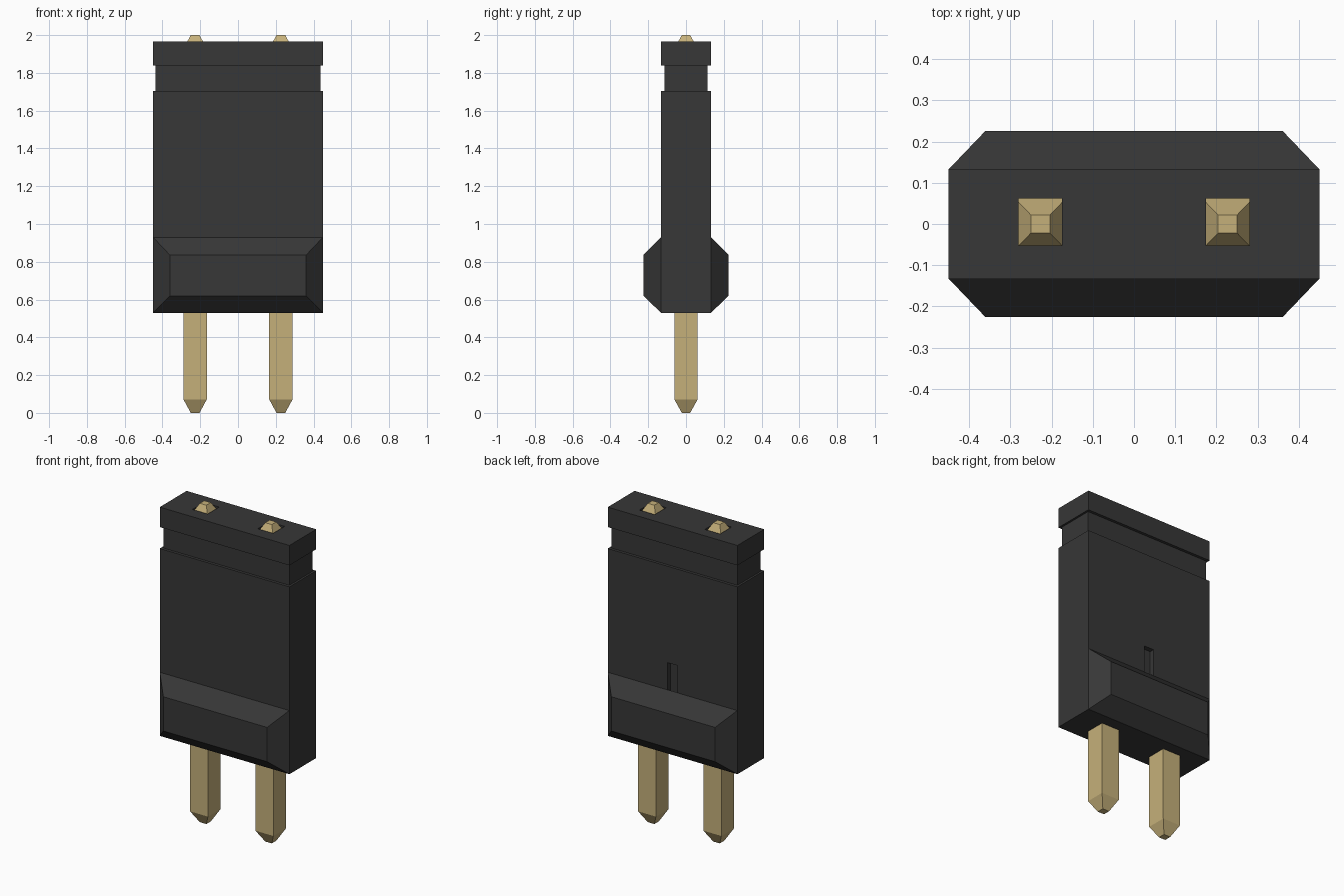
import bpy, bmesh

cube = bpy.data.objects.get("Cube")
if cube:
    bpy.data.objects.remove(cube, do_unlink=True)


def material(name, rgb):
    m = bpy.data.materials.new(name)
    m.use_nodes = True
    m.diffuse_color = (*rgb, 1)
    bsdf = next(n for n in m.node_tree.nodes if n.type == 'BSDF_PRINCIPLED')
    bsdf.inputs["Base Color"].default_value = (*rgb, 1)
    return m


black = material("black plastic", (0.038, 0.038, 0.038))
gold = material("gold metal", (0.56, 0.435, 0.195))


def loft(name, rings, mat):
    """Join a stack of four-cornered rings into a closed solid."""
    bm = bmesh.new()
    loops = [[bm.verts.new(co) for co in ring] for ring in rings]
    for a, b in zip(loops, loops[1:]):
        for i in range(4):
            j = (i + 1) % 4
            bm.faces.new((a[i], a[j], b[j], b[i]))
    bm.faces.new(loops[0][::-1])
    bm.faces.new(loops[-1])
    bmesh.ops.recalc_face_normals(bm, faces=bm.faces)
    mesh = bpy.data.meshes.new(name)
    bm.to_mesh(mesh)
    bm.free()
    mesh.materials.append(mat)
    ob = bpy.data.objects.new(name, mesh)
    bpy.context.collection.objects.link(ob)
    return ob


def rect(hx, hy, z, cx=0, cy=0):
    return [(cx + sx * hx, cy + sy * hy, z)
            for sx, sy in ((-1, -1), (1, -1), (1, 1), (-1, 1))]


def cut(target, cutter):
    cutter.hide_render = True
    mod = target.modifiers.new("cut", 'BOOLEAN')
    mod.operation = 'DIFFERENCE'
    mod.solver = 'EXACT'
    mod.object = cutter
    bpy.context.view_layer.objects.active = target
    bpy.ops.object.modifier_apply(modifier=mod.name)
    bpy.data.objects.remove(cutter, do_unlink=True)


PIN_X = 0.227

# Housing with a narrow neck groove below the cap
housing = loft("housing", [
    rect(0.45, 0.133, 0.53), rect(0.45, 0.133, 1.705),
    rect(0.437, 0.115, 1.705), rect(0.437, 0.115, 1.84),
    rect(0.45, 0.133, 1.84), rect(0.45, 0.133, 1.965)], black)

# Pin holes in the cap and the small slot in the back
for sx in (-1, 1):
    cut(housing, loft("hole_cutter", [rect(0.053, 0.057, 1.90, sx * PIN_X, 0.005),
                                      rect(0.053, 0.057, 2.05, sx * PIN_X, 0.005)], black))
cut(housing, loft("slot_cutter", [rect(0.034, 0.03, 0.80, 0, 0.133),
                                  rect(0.034, 0.03, 1.10, 0, 0.133)], black))

# Bevelled grips on both broad faces
for name, s in (("front_grip", -1), ("back_grip", 1)):
    loft(name, [
        [(-0.45, s * 0.132, 0.53), (0.45, s * 0.132, 0.53),
         (0.45, s * 0.132, 0.93), (-0.45, s * 0.132, 0.93)],
        [(-0.36, s * 0.226, 0.62), (0.36, s * 0.226, 0.62),
         (0.36, s * 0.226, 0.835), (-0.36, s * 0.226, 0.835)]], black)

# Square pins with tapered tips
for name, s in (("right_pin", -1), ("left_pin", 1)):
    x = s * PIN_X
    loft(name, [rect(0.023, 0.022, 0, x), rect(0.062, 0.062, 0.072, x),
                rect(0.062, 0.062, 1.928, x), rect(0.023, 0.022, 2.0, x)], gold)
